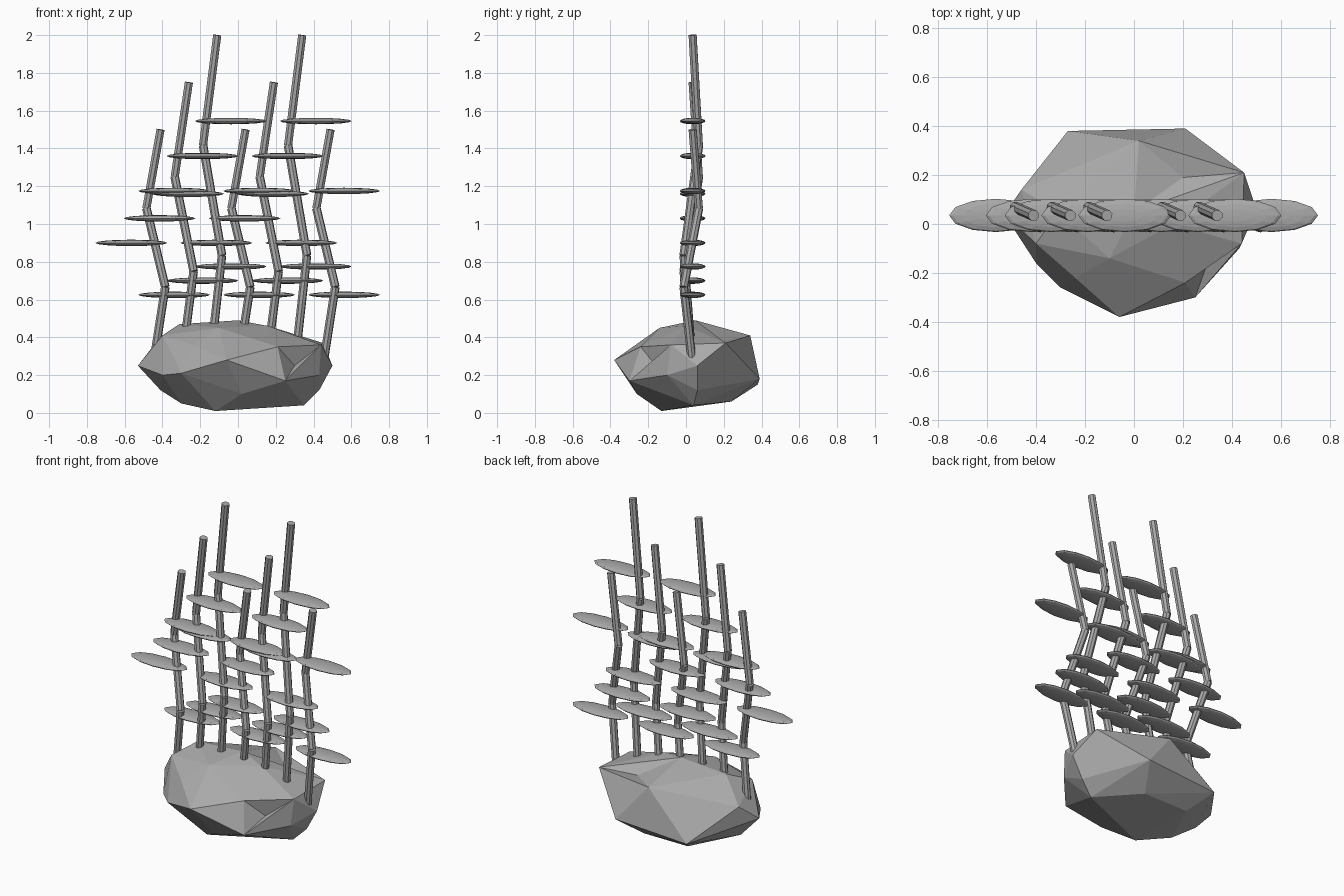
import bpy
import bmesh
from mathutils import Vector

default_cube = bpy.data.objects.get("Cube")
if default_cube:
    bpy.data.objects.remove(default_cube, do_unlink=True)

# Single stone grey for the whole model
grey = bpy.data.materials.new("stone_grey")
grey.use_nodes = True
colour = (0.4, 0.4, 0.4, 1)
grey.diffuse_color = colour
grey.node_tree.nodes["Principled BSDF"].inputs["Base Color"].default_value = colour


def finish(bm, name):
    """Turn a bmesh into a named, flat shaded, coloured object."""
    bmesh.ops.recalc_face_normals(bm, faces=bm.faces[:])
    mesh = bpy.data.meshes.new(name)
    bm.to_mesh(mesh)
    bm.free()
    mesh.materials.append(grey)
    obj = bpy.data.objects.new(name, mesh)
    bpy.context.collection.objects.link(obj)
    return obj


def dent(bm, point):
    """Split the nearest face and push its centre in to the given point."""
    point = Vector(point) / 100
    face = min(bm.faces, key=lambda f: (f.calc_center_median() - point).length)
    result = bmesh.ops.poke(bm, faces=[face])
    result["verts"][0].co = point


def add_rock():
    """Faceted boulder: hull of a few corner points, in hundredths."""
    crown = [(0, 5, 49), (-31, 5, 47), (-10, -14, 45), (2, 34, 41), (16, 0, 46),
             (-40, -8, 41), (-24, -22, 36), (21, -24, 35), (44, -8, 36), (45, 21, 37)]
    waist = [(-53, 4, 25), (-46, 14, 34), (-6, -38, 28), (-30, -26, 21), (25, -30, 17),
             (50, 6, 25), (43, -10, 20), (21, 39, 18), (-27, 38, 15), (-40, -16, 20)]
    foot = [(-12, -13, 1), (35, 4, 4), (-30, -3, 5), (12, 24, 6), (-18, 24, 6),
            (2, -26, 10), (-41, 5, 12), (43, 6, 12)]
    bm = bmesh.new()
    for corner in crown + waist + foot:
        bm.verts.new(Vector(corner) / 100)
    hull = bmesh.ops.convex_hull(bm, input=bm.verts[:])
    loose = [v for v in hull["geom_interior"] if isinstance(v, bmesh.types.BMVert)]
    bmesh.ops.delete(bm, geom=loose, context="VERTS")
    dent(bm, (30, -16, 25))
    dent(bm, (20, 19, 38))
    finish(bm, "rock")


def add_stalk(name, points, radius=0.023, sides=8):
    """Crooked stem made of straight rods placed end to end."""
    bm = bmesh.new()
    for start, end in zip(points, points[1:]):
        axis = end - start
        turn = axis.to_track_quat("Z", "Y").to_matrix().to_4x4()
        turn.translation = (start + end) / 2
        bmesh.ops.create_cone(bm, cap_ends=True, segments=sides, radius1=radius,
                              radius2=radius, depth=axis.length, matrix=turn)
    finish(bm, name)


def add_leaf(name, centre):
    """Thin flattened ellipsoid."""
    bm = bmesh.new()
    bmesh.ops.create_uvsphere(bm, u_segments=12, v_segments=8, radius=1)
    bmesh.ops.scale(bm, vec=(0.19, 0.068, 0.017), verts=bm.verts[:])
    bmesh.ops.translate(bm, vec=centre, verts=bm.verts[:])
    finish(bm, name)


add_rock()

# Row of seven stalks in three repeating heights, each with three leaves
root_z = 0.25
sway = [(0, 0.035), (0.065, -0.012), (-0.035, 0.068), (0.04, 0.035)]
leaves = [(0.3, 0.112), (0.52, -0.115), (0.74, 0.112)]
for i in range(7):
    x = (i - 3) * 0.15
    height = 1.25 + 0.25 * (i % 3)
    path = [Vector((x + dx, dy, root_z + height * k / 3))
            for k, (dx, dy) in enumerate(sway)]
    add_stalk(f"stalk_{i + 1}", path)
    for n, (level, offset) in enumerate(leaves):
        add_leaf(f"stalk_{i + 1}_leaf_{n + 1}",
                 (x + offset, 0.035, root_z + height * level))
